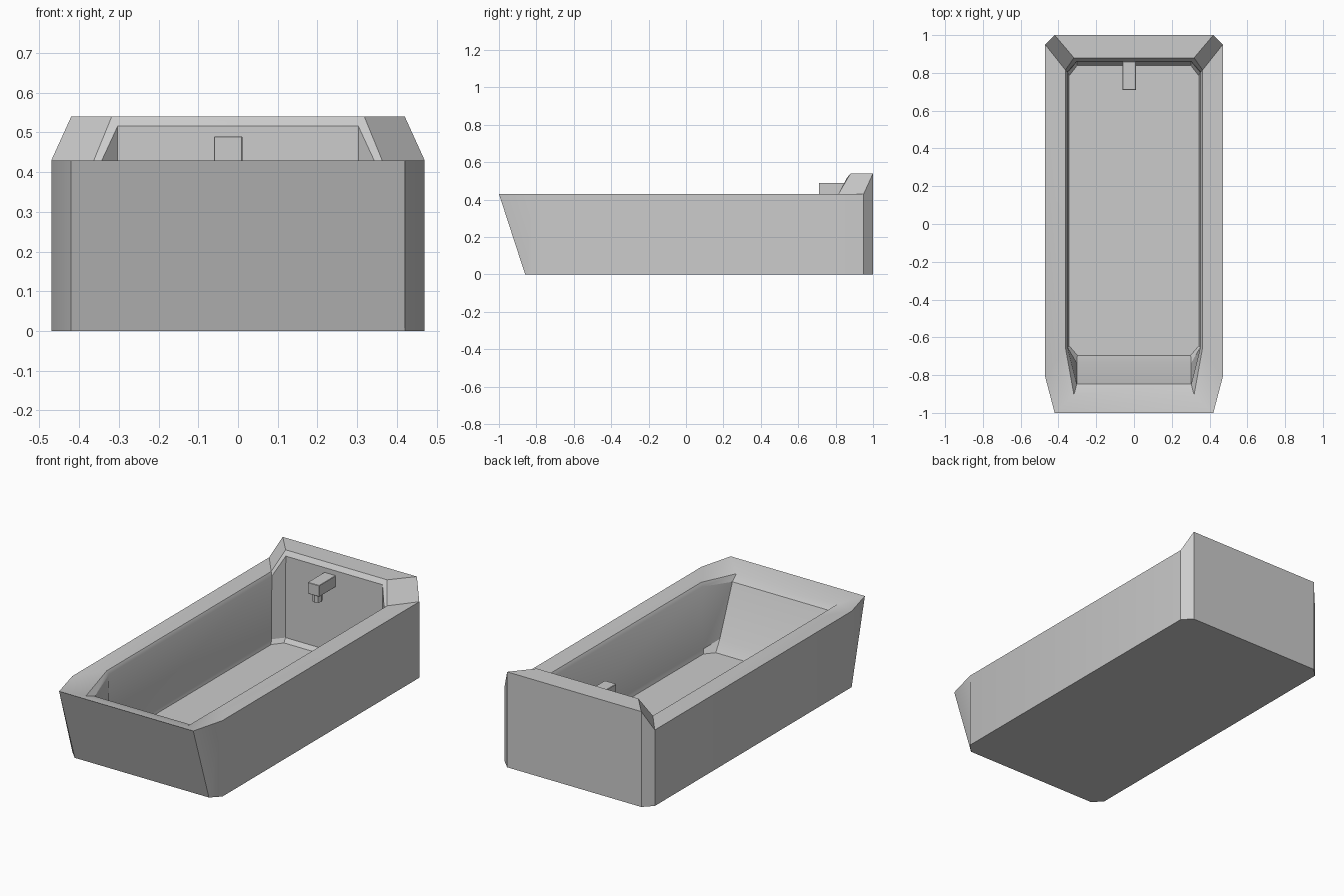
import bpy, bmesh, math

if "Cube" in bpy.data.objects:
    bpy.data.objects.remove(bpy.data.objects["Cube"])

# Each ring: right half, front corner -> back corner; the left half is mirrored
rings = [
    [(.42, -.86, 0), (.47, -.81, 0), (.47, .95, 0), (.42, 1, 0)],                      # base
    [(.42, -1, .43), (.47, -.81, .43), (.47, .95, .43), (.42, 1, .54)],                # outer rim
    [(.318, -.905, .395), (.363, -.655, .43), (.363, .815, .43), (.318, .88, .54)],    # inner rim
    [(.303, -.848, .375), (.352, -.65, .41), (.352, .805, .41), (.303, .86, .516)],    # lip bevel
    [(.303, -.735, .095), (.35, -.655, .056), (.35, .80, .056), (.303, .857, .056)],   # wall foot
    [(.30, -.695, .033), (.343, -.645, .033), (.343, .785, .033), (.30, .84, .033)],   # floor
]


def finish(bm, name):
    bmesh.ops.recalc_face_normals(bm, faces=bm.faces)
    me = bpy.data.meshes.new(name)
    bm.to_mesh(me)
    bm.free()
    ob = bpy.data.objects.new(name, me)
    bpy.context.collection.objects.link(ob)
    bpy.ops.object.select_all(action='DESELECT')
    ob.select_set(True)
    bpy.context.view_layer.objects.active = ob
    bpy.ops.object.shade_smooth_by_angle(angle=math.radians(30))
    return ob


# Tub shell: rings lofted from the base, over the rim, down to the floor
bm = bmesh.new()
loops = []
for half in rings:
    full = half + [(-x, y, z) for x, y, z in reversed(half)]
    loops.append([bm.verts.new(p) for p in full])
for a, b in zip(loops, loops[1:]):
    for i in range(8):
        j = (i + 1) % 8
        bm.faces.new((a[i], a[j], b[j], b[i]))
bm.faces.new(loops[0])
bm.faces.new(loops[-1])
finish(bm, "bathtub")

# Tap body: box reaching out of the back wall, slightly eased edges
bm = bmesh.new()
bmesh.ops.create_cube(bm, size=1)
for v in bm.verts:
    v.co = (-.025 + v.co.x * .072, .785 + v.co.y * .15, .458 + v.co.z * .064)
bmesh.ops.bevel(bm, geom=bm.edges[:], offset=.002, segments=1, affect='EDGES')
finish(bm, "tap_body")

# Spout: short octagonal nozzle under the tap
bm = bmesh.new()
bmesh.ops.create_cone(bm, cap_ends=True, segments=8, radius1=.026, radius2=.026, depth=.06)
bmesh.ops.translate(bm, verts=bm.verts, vec=(-.025, .745, .412))
finish(bm, "tap_spout")
